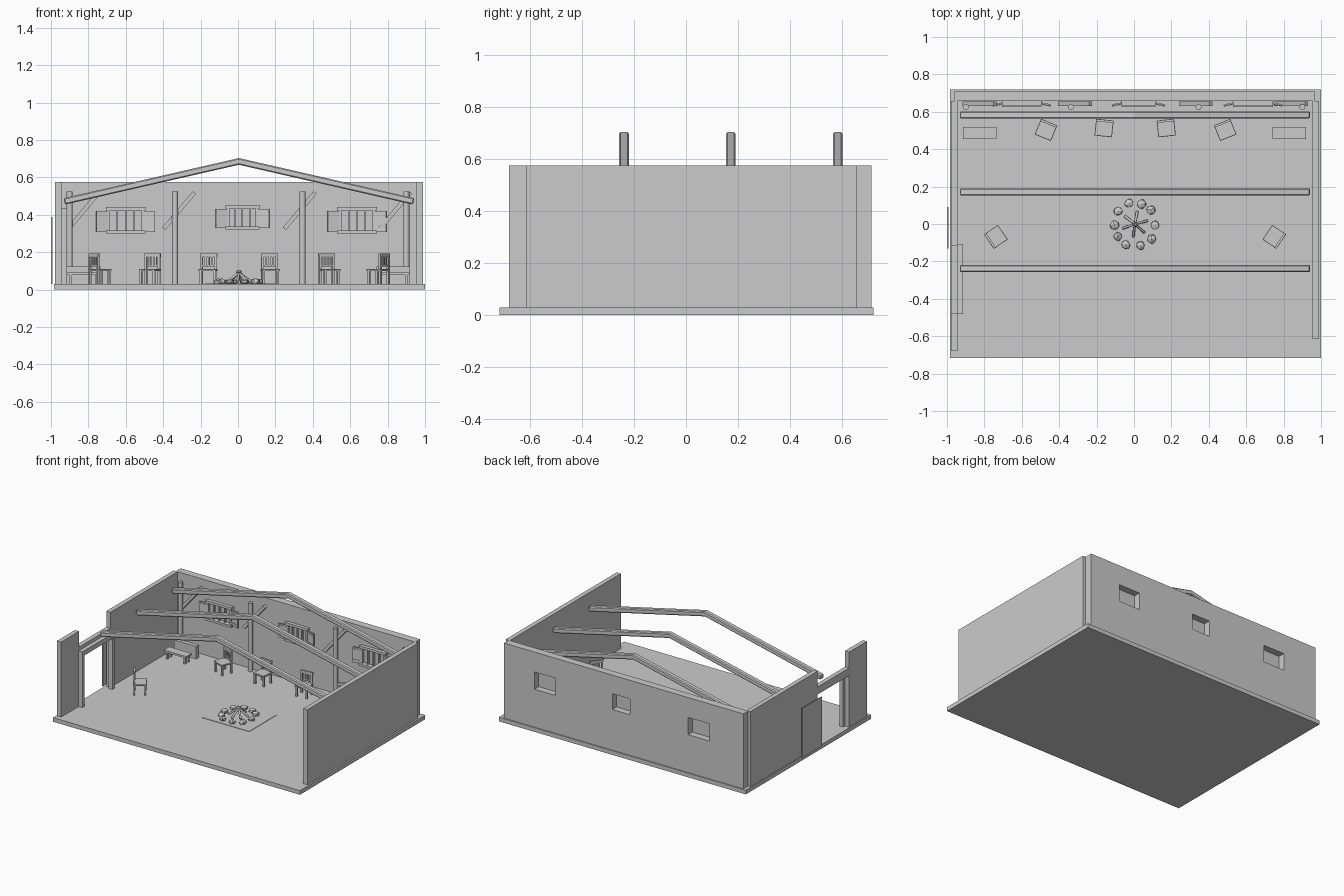
import bpy, bmesh, random
from math import radians, sin, cos, pi, atan2
from mathutils import Vector, Matrix

if "Cube" in bpy.data.objects:
    bpy.data.objects.remove(bpy.data.objects["Cube"])

random.seed(4)


def box(name, x0, x1, y0, y1, z0, z1, mat=None, bevel=0):
    bm = bmesh.new()
    bmesh.ops.create_cube(bm, size=1)
    bmesh.ops.scale(bm, vec=(x1 - x0, y1 - y0, z1 - z0), verts=bm.verts)
    bmesh.ops.translate(bm, vec=((x0 + x1) / 2, (y0 + y1) / 2, (z0 + z1) / 2), verts=bm.verts)
    if bevel:
        bmesh.ops.bevel(bm, geom=bm.edges[:], offset=bevel, segments=1, affect='EDGES')
    return finish(name, bm, mat)


def finish(name, bm, mat=None):
    me = bpy.data.meshes.new(name)
    bm.to_mesh(me)
    bm.free()
    ob = bpy.data.objects.new(name, me)
    bpy.context.collection.objects.link(ob)
    if mat:
        ob.matrix_world = mat
    return ob


def rod(name, a, b, r, sides=10):
    # cylinder between two points
    a, b = Vector(a), Vector(b)
    d = b - a
    bm = bmesh.new()
    bmesh.ops.create_cone(bm, cap_ends=True, segments=sides, radius1=r, radius2=r, depth=d.length)
    for f in bm.faces:
        f.smooth = len(f.verts) == 4
    for e in bm.edges:
        e.smooth = all(len(f.verts) == 4 for f in e.link_faces)
    return finish(name, bm, Matrix.Translation((a + b) / 2) @ d.to_track_quat('Z', 'Y').to_matrix().to_4x4())


F, TOP = 0.03, 0.575   # floor level and wall top

# floor and side walls
box("floor", -0.985, 1.0, -0.717, 0.72, 0, F)
box("right_wall", 0.955, 0.988, -0.615, 0.657, F, TOP)
box("left_wall_rear", -0.978, -0.945, -0.115, 0.657, F, TOP)
box("left_wall_front", -0.978, -0.945, -0.68, -0.475, F, TOP)

# doorway with lintel, frame and opened door
box("door_lintel", -0.978, -0.945, -0.475, -0.115, 0.405, 0.46)
box("door_frame_head", -0.945, -0.915, -0.48, -0.11, 0.40, 0.435)
for y in (-0.48, -0.135):
    box("door_frame_post", -0.945, -0.915, y, y + 0.025, F, 0.40)
box("door", -1.0, -0.993, -0.13, 0.09, F, 0.388)

# back wall built around three window openings
windows = [(-0.687, -0.516, 0.305, 0.43), (-0.048, 0.094, 0.325, 0.44), (0.55, 0.72, 0.305, 0.43)]
edge = -0.96
for x0, x1, z0, z1 in windows:
    box("back_wall", edge, x0, 0.657, 0.712, F, TOP)
    box("wall_below_window", x0, x1, 0.657, 0.712, F, z0)
    box("wall_above_window", x0, x1, 0.657, 0.712, z1, TOP)
    edge = x1
    # window frame, bars, pane and shutters
    a, b, c, d = x0 - 0.01, x1 + 0.012, z0 - 0.005, z1 + 0.012
    box("window_pane", x0, x1, 0.658, 0.663, z0, z1)
    box("window_sill", a - 0.01, b + 0.01, 0.625, 0.66, c, c + 0.016)
    box("window_head", a - 0.01, b + 0.01, 0.632, 0.66, d - 0.018, d)
    for i in range(5):
        x = a + 0.006 + (b - a - 0.012) * i / 4
        w = 0.007 if i in (0, 4) else 0.004
        box("window_bar", x - w, x + w, 0.64, 0.657, c + 0.016, d - 0.018)
    for x, s in ((a, -1), (b, 1)):
        m = Matrix.Translation((x, 0.648, 0)) @ Matrix.Rotation(radians(-12 * s), 4, 'Z')
        lo, hi = sorted((0.002 * s, 0.062 * s))
        box("shutter", lo, hi, -0.004, 0.004, c + 0.008, d - 0.022, m)
        for z in (c + 0.022, d - 0.042):
            box("shutter_batten", lo, hi, -0.008, -0.004, z, z + 0.01, m)
box("back_wall", edge, 0.965, 0.657, 0.712, F, TOP)

# round wall posts with diagonal braces
for px, bx in ((-0.9, -0.915), (-0.337, -0.405), (0.345, 0.24), (0.9, 0.75)):
    rod("wall_post", (px, 0.625, F), (px, 0.625, 0.525), 0.016, 12)
    m = Matrix.Translation((bx + 0.09, 0.642, 0.422)) @ Matrix.Rotation(-atan2(0.2, 0.17), 4, 'Y')
    box("wall_brace", -0.127, 0.127, -0.012, 0.012, -0.011, 0.011, m)

# roof rafters, two halves meeting at the ridge
slope = atan2(0.215, 0.94)
for y in (-0.238, 0.172, 0.583):
    for s in (-1, 1):
        m = Matrix.Translation((0.005, y, 0.703)) @ Matrix.Rotation(slope * s, 4, 'Y')
        lo, hi = sorted((-0.006 * s, 0.962 * s))
        box("rafter", lo, hi, -0.019, 0.019, -0.035, 0, m, 0.006)


def chair(x, y, ang):
    # chair faces -y before turning
    m = Matrix.Translation((x, y, F)) @ Matrix.Rotation(radians(ang), 4, 'Z')
    box("chair_seat", -0.047, 0.047, -0.047, 0.043, 0.068, 0.08, m, 0.002)
    for sx in (-0.038, 0.038):
        box("chair_front_leg", sx - 0.006, sx + 0.006, -0.042, -0.03, 0, 0.068, m)
        box("chair_back_post", sx - 0.006, sx + 0.006, 0.03, 0.042, 0, 0.16, m)
    box("chair_top_rail", -0.046, 0.046, 0.03, 0.042, 0.143, 0.162, m)
    box("chair_lower_rail", -0.038, 0.038, 0.032, 0.04, 0.092, 0.102, m)
    for sx in (-0.018, 0, 0.018):
        box("chair_slat", sx - 0.005, sx + 0.005, 0.033, 0.039, 0.1, 0.145, m)


# chairs around the room
for x, y, a in ((-0.47, 0.505, -22), (-0.16, 0.515, -6), (0.172, 0.515, 6),
                (0.487, 0.505, 22), (-0.74, -0.07, 124), (0.752, -0.07, -124)):
    chair(x, y, a)

# benches with a low back panel
for x in (-0.825, 0.83):
    box("bench_seat", x - 0.09, x + 0.09, 0.455, 0.518, 0.078, 0.092)
    for lx in (-0.07, 0.07):
        for ly in (0.468, 0.505):
            box("bench_leg", x + lx - 0.007, x + lx + 0.007, ly - 0.007, ly + 0.007, F, 0.078)
    box("bench_back_panel", x - 0.09, x + 0.09, 0.57, 0.6, F, 0.122)

# hearth mat
box("hearth_mat", -0.18, 0.2, -0.157, 0.157, F, 0.033)

# ring of stones
for i in range(10):
    t = 2 * pi * i / 10 + random.uniform(-0.12, 0.12)
    bm = bmesh.new()
    bmesh.ops.create_icosphere(bm, subdivisions=1, radius=0.027)
    for v in bm.verts:
        v.co *= random.uniform(0.85, 1.12)
        v.co.z *= 0.65
    r = random.uniform(0.105, 0.122)
    finish("hearth_stone", bm, Matrix.Translation((0.005 + r * cos(t), r * sin(t), 0.042))
           @ Matrix.Rotation(random.uniform(0, pi), 4, 'Z'))

# leaning firewood
for i in range(6):
    t = 2 * pi * i / 6 + 0.3 + random.uniform(-0.15, 0.15)
    rod("firewood", (0.005 + 0.068 * cos(t), 0.068 * sin(t), 0.04),
        (0.005 - 0.012 * cos(t), -0.012 * sin(t), 0.098), 0.007, 8)
